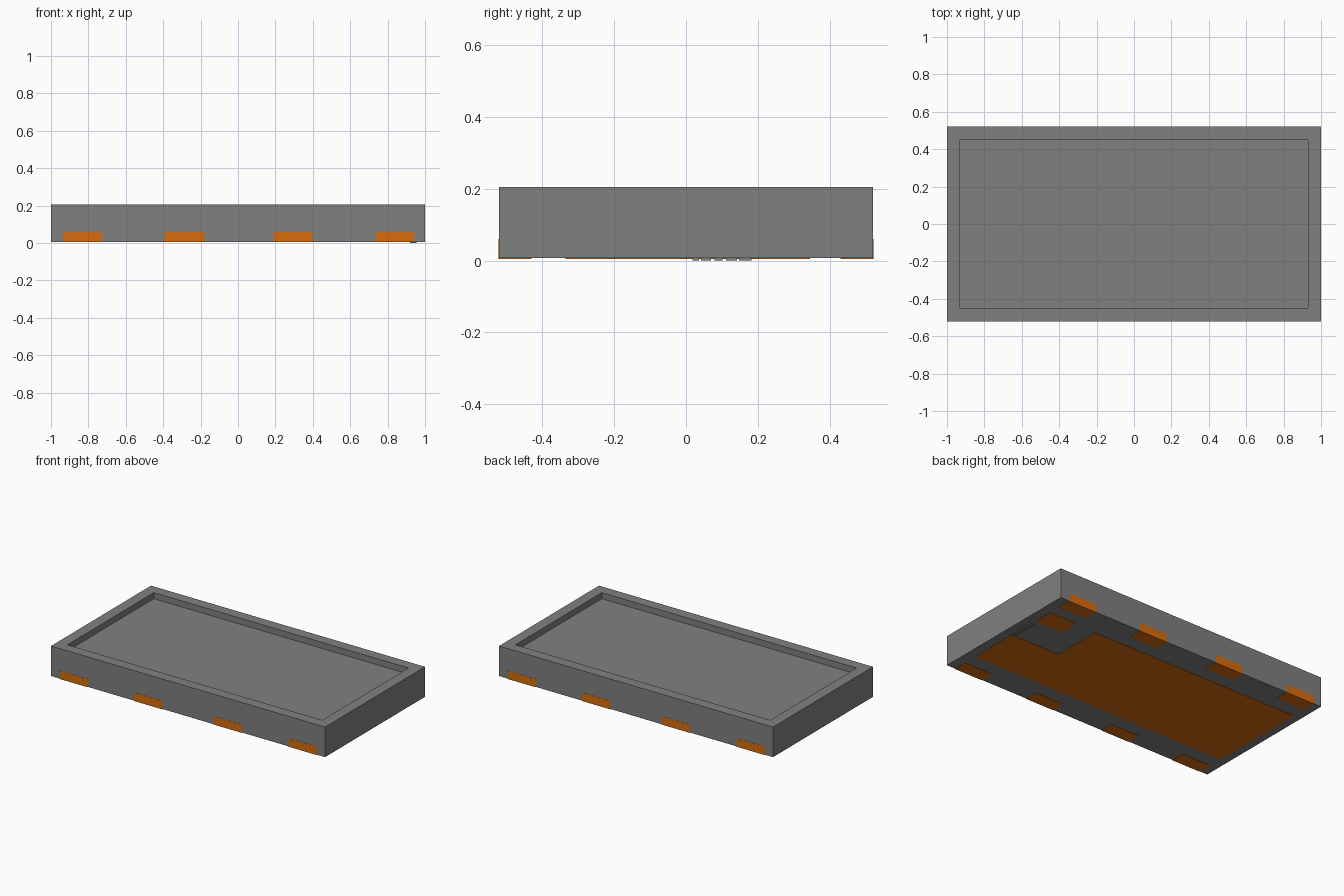
import bpy, bmesh

cube = bpy.data.objects.get("Cube")
if cube:
    bpy.data.objects.remove(cube, do_unlink=True)


def material(name, rgb):
    m = bpy.data.materials.new(name)
    m.use_nodes = True
    m.diffuse_color = (*rgb, 1)
    m.node_tree.nodes["Principled BSDF"].inputs["Base Color"].default_value = (*rgb, 1)
    return m


grey = material("grey_casing", (0.216, 0.216, 0.216))
copper = material("copper_orange", (0.68, 0.15, 0.004))


def finish(name, bm, mat):
    bmesh.ops.recalc_face_normals(bm, faces=bm.faces)
    mesh = bpy.data.meshes.new(name)
    bm.to_mesh(mesh)
    bm.free()
    mesh.materials.append(mat)
    ob = bpy.data.objects.new(name, mesh)
    bpy.context.collection.objects.link(ob)
    return ob


def prism(bm, outline, z0, z1):
    """Extrude a flat outline from z0 up to z1."""
    face = bm.faces.new([bm.verts.new((x, y, z0)) for x, y in outline])
    ext = bmesh.ops.extrude_face_region(bm, geom=[face])
    verts = [v for v in ext["geom"] if isinstance(v, bmesh.types.BMVert)]
    bmesh.ops.translate(bm, verts=verts, vec=(0, 0, z1 - z0))


def rect(x0, x1, y0, y1):
    return [(x0, y0), (x1, y0), (x1, y1), (x0, y1)]


BASE, TOP, HALF_Y = 0.007, 0.205, 0.521

# Casing with a shallow rectangular recess in the top
bm = bmesh.new()
prism(bm, rect(-1, 1, -HALF_Y, HALF_Y), BASE, TOP)
bm.normal_update()
lid = max(bm.faces, key=lambda f: f.calc_center_median().z)
if lid.normal.z < 0:
    lid.normal_flip()
bmesh.ops.inset_region(bm, faces=[lid], thickness=0.1)
ext = bmesh.ops.extrude_face_region(bm, geom=[lid])
floor = [v for v in ext["geom"] if isinstance(v, bmesh.types.BMVert)]
bmesh.ops.translate(bm, verts=floor, vec=(0, 0, -0.04))
if lid.is_valid:
    bmesh.ops.delete(bm, geom=[lid], context="FACES_ONLY")
finish("casing", bm, grey)

# Edge contacts wrapping from the underside up the long sides
for side, name in ((-1, "front"), (1, "back")):
    for i, cx in enumerate((-0.835, -0.29, 0.29, 0.835)):
        bm = bmesh.new()
        ys = sorted((side * 0.43, side * (HALF_Y + 0.001)))
        prism(bm, rect(cx - 0.102, cx + 0.102, *ys), BASE - 0.002, 0.06)
        finish(f"{name}_contact_{i + 1}", bm, copper)

# Large underside pad with one notched corner
bm = bmesh.new()
prism(bm, [(-0.94, -0.335), (0.94, -0.335), (0.94, 0), (0.58, 0),
           (0.58, 0.335), (-0.94, 0.335)], BASE - 0.002, BASE + 0.004)
finish("underside_pad", bm, copper)

# Small separate pad inside the notch
bm = bmesh.new()
prism(bm, rect(0.735, 0.935, 0.21, 0.345), BASE - 0.002, BASE + 0.004)
finish("small_pad", bm, copper)

# Row of plain raised marks beside the notch
bm = bmesh.new()
for y0, y1 in ((0.018, 0.036), (0.042, 0.07), (0.08, 0.102), (0.112, 0.142), (0.148, 0.182)):
    prism(bm, rect(0.92, 0.955, y0, y1), 0, BASE + 0.002)
finish("underside_marks", bm, grey)
